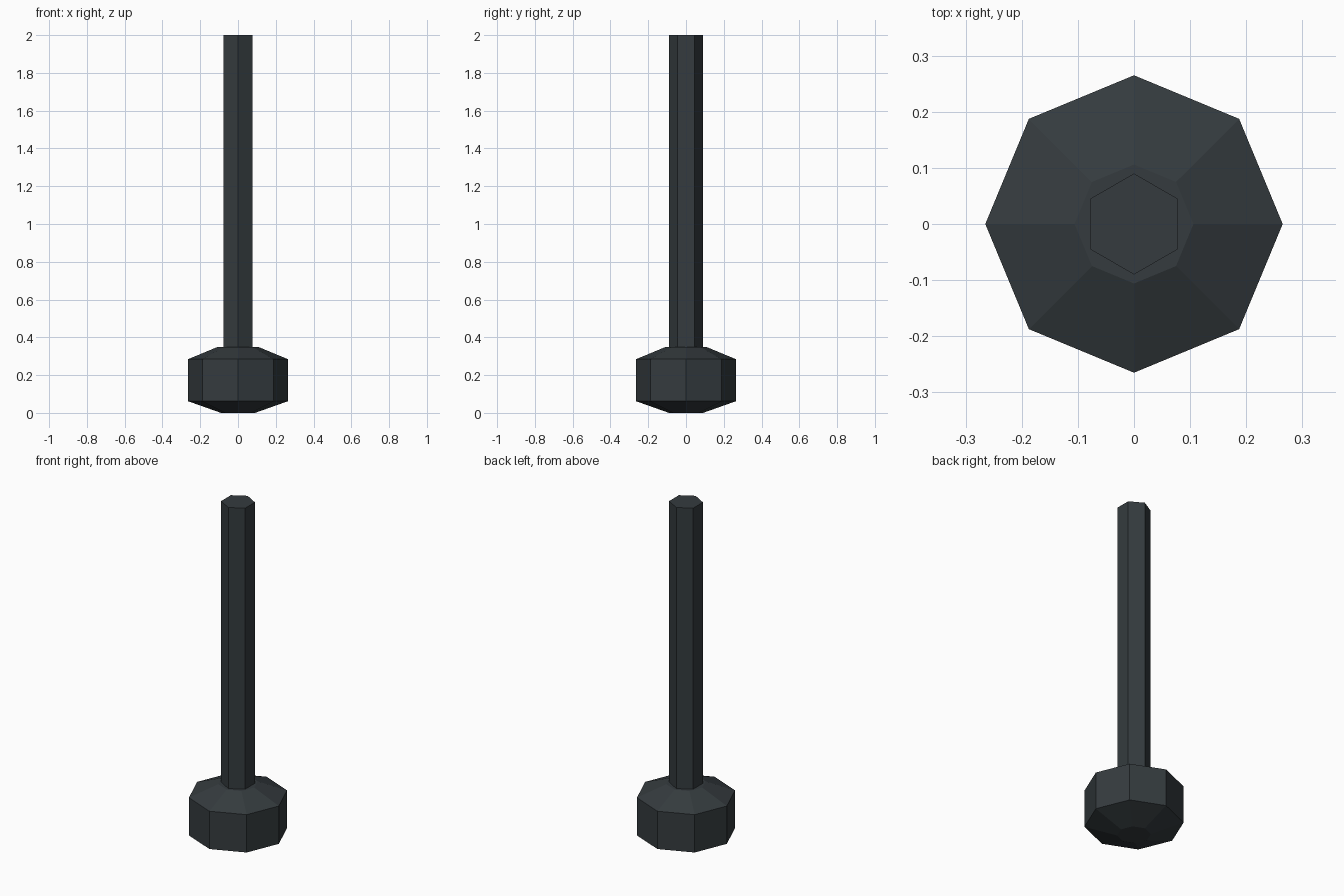
import bpy, bmesh
from math import cos, sin, pi

if "Cube" in bpy.data.objects:
    bpy.data.objects.remove(bpy.data.objects["Cube"])

mat = bpy.data.materials.new("dark_iron")
mat.diffuse_color = (0.035, 0.044, 0.049, 1)
mat.use_nodes = True
mat.node_tree.nodes["Principled BSDF"].inputs["Base Color"].default_value = mat.diffuse_color


def lathe(name, sides, profile, start=0.0):
    """Closed flat-faced solid from (radius, z) rings, bottom to top."""
    bm = bmesh.new()
    rings = [[bm.verts.new((r * cos(start + 2 * pi * i / sides),
                            r * sin(start + 2 * pi * i / sides), z))
              for i in range(sides)] for r, z in profile]
    for a, b in zip(rings, rings[1:]):
        for i in range(sides):
            j = (i + 1) % sides
            bm.faces.new((a[i], a[j], b[j], b[i]))
    bm.faces.new(rings[0][::-1])
    bm.faces.new(rings[-1])
    mesh = bpy.data.meshes.new(name)
    bm.to_mesh(mesh)
    bm.free()
    mesh.materials.append(mat)
    obj = bpy.data.objects.new(name, mesh)
    bpy.context.collection.objects.link(obj)
    return obj


# Octagonal weighted head with bevelled top and bottom
lathe("head", 8, [(0.09, 0), (0.265, 0.062), (0.265, 0.284), (0.106, 0.35)])

# Hexagonal shaft, corners toward front and back
lathe("shaft", 6, [(0.09, 0.34), (0.09, 2.0)], pi / 2)
